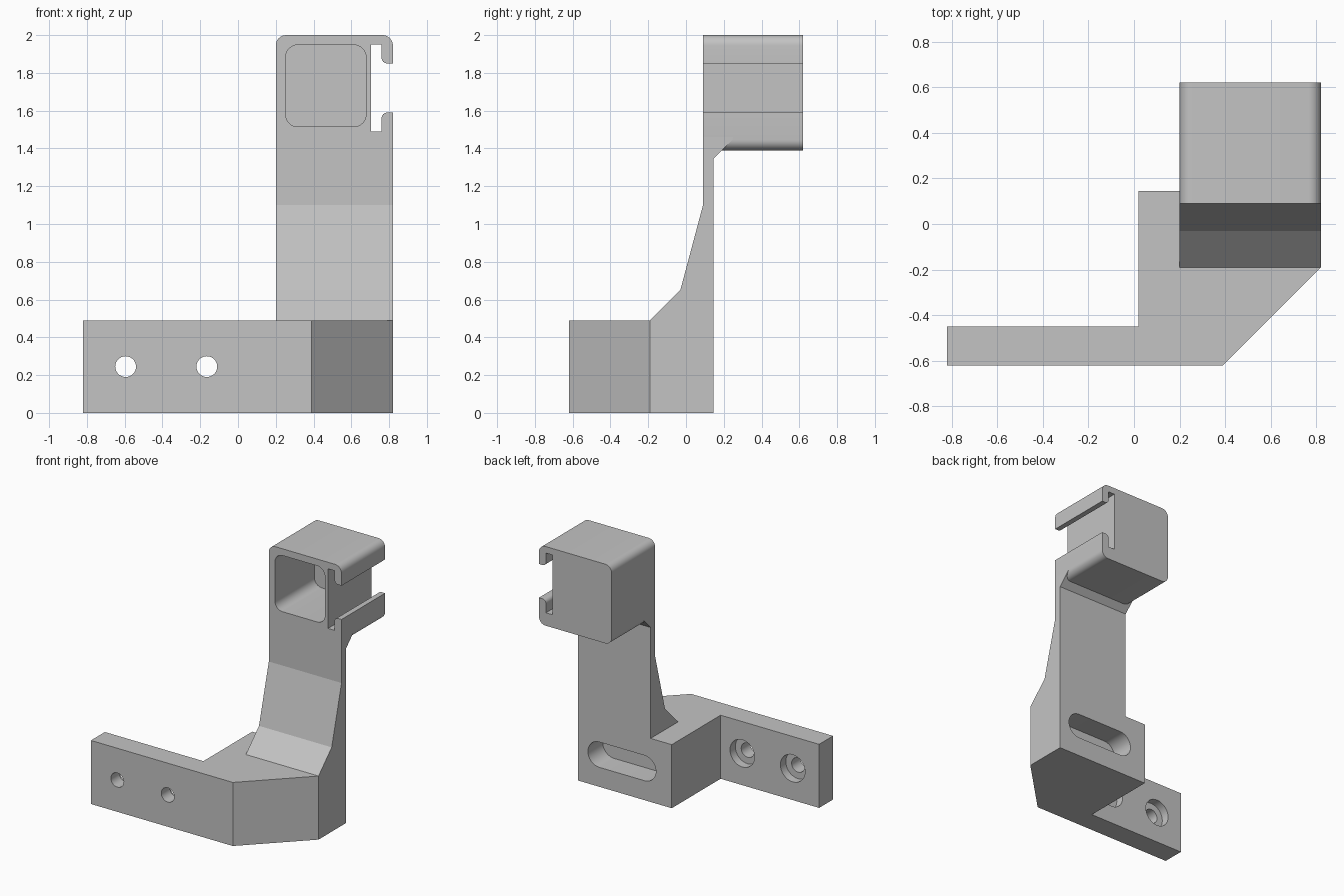
import bpy, bmesh, math
from mathutils import Vector

default = bpy.data.objects.get("Cube")
if default:
    bpy.data.objects.remove(default, do_unlink=True)

grey = bpy.data.materials.new("light_grey")
grey.use_nodes = True
colour = (0.55, 0.55, 0.55, 1)
grey.diffuse_color = colour
grey.node_tree.nodes["Principled BSDF"].inputs["Base Color"].default_value = colour


def rounded(corners, steps=8):
    """Outline from (u, v) or (u, v, radius) corners; right angles are rounded."""
    out = []
    for i, c in enumerate(corners):
        p = Vector(c[:2])
        r = c[2] if len(c) > 2 else 0
        if not r:
            out.append(p)
            continue
        a = (Vector(corners[i - 1][:2]) - p).normalized()
        b = (Vector(corners[(i + 1) % len(corners)][:2]) - p).normalized()
        for k in range(steps + 1):
            t = k / steps * math.pi / 2
            out.append(p + r * (a * (1 - math.sin(t)) + b * (1 - math.cos(t))))
    return out


def prism(name, outline, axis, low, high):
    """Extrude a flat outline along one axis."""
    place = {"x": lambda u, v, w: (w, u, v),
             "y": lambda u, v, w: (u, w, v),
             "z": lambda u, v, w: (u, v, w)}[axis]
    bm = bmesh.new()
    face = bm.faces.new([bm.verts.new(place(p[0], p[1], low)) for p in outline])
    moved = bmesh.ops.extrude_face_region(bm, geom=[face])["geom"]
    bmesh.ops.translate(bm, vec=place(0, 0, high - low),
                        verts=[g for g in moved if isinstance(g, bmesh.types.BMVert)])
    bmesh.ops.recalc_face_normals(bm, faces=bm.faces)
    mesh = bpy.data.meshes.new(name)
    bm.to_mesh(mesh)
    bm.free()
    mesh.materials.append(grey)
    obj = bpy.data.objects.new(name, mesh)
    bpy.context.collection.objects.link(obj)
    return obj


def box_outline(u0, u1, v0, v1, r):
    return rounded([(u0, v0, r), (u1, v0, r), (u1, v1, r), (u0, v1, r)])


def circle(u, v, r, n=32):
    return [(u + r * math.cos(math.tau * k / n), v + r * math.sin(math.tau * k / n))
            for k in range(n)]


def activate(obj):
    bpy.ops.object.select_all(action="DESELECT")
    obj.select_set(True)
    bpy.context.view_layer.objects.active = obj


def cut(obj, cutter):
    mod = obj.modifiers.new("cut", "BOOLEAN")
    mod.operation = "DIFFERENCE"
    mod.solver = "EXACT"
    mod.object = cutter
    activate(obj)
    bpy.ops.object.modifier_apply(modifier=mod.name)
    bpy.data.objects.remove(cutter, do_unlink=True)


# Base block with its mounting flange
FRONT, BACK, RIGHT, LEFT, BASE_TOP = -0.62, 0.145, -0.82, 0.82, 0.49
FLANGE_BACK = -0.45
base = prism("mounting_base",
             [(RIGHT, FRONT), (0.39, FRONT), (LEFT, -0.19), (LEFT, BACK),
              (0.02, BACK), (0.02, FLANGE_BACK), (RIGHT, FLANGE_BACK)],
             "z", 0, BASE_TOP)

# Counterbored screw holes
for x in (-0.595, -0.165):
    cut(base, prism("screw_hole", circle(x, 0.245, 0.055), "y", -0.7, -0.4))
    cut(base, prism("counterbore", circle(x, 0.245, 0.105), "y", FLANGE_BACK - 0.065, -0.4))

# Blind rounded slot in the back
cut(base, prism("back_slot", box_outline(0.155, 0.735, 0.15, 0.345, 0.097),
                "y", BACK - 0.18, BACK + 0.1))

# Upright arm with sloped foot and a gusset below the housing
HOUSING_FRONT = 0.09
prism("upright_arm",
      [(-0.19, BASE_TOP), (-0.03, 0.65), (HOUSING_FRONT, 1.1), (HOUSING_FRONT, 1.46),
       (0.25, 1.46), (0.245, 1.445), (BACK, 1.345), (BACK, BASE_TOP)],
      "x", 0.2, LEFT)

# Housing with a T-shaped side channel
lip, deep = 0.76, 0.705
housing = prism("housing",
                rounded([(0.2, 1.39, 0.055), (LEFT, 1.39, 0.055),
                         (LEFT, 1.59), (lip, 1.59, 0.03), (lip, 1.49), (deep, 1.49),
                         (deep, 1.95), (lip, 1.95), (lip, 1.85, 0.03), (LEFT, 1.85),
                         (LEFT, 2.0, 0.055), (0.2, 2.0, 0.055)]),
                "y", HOUSING_FRONT, 0.62)

# Open-fronted pocket
cut(housing, prism("pocket", box_outline(0.252, 0.678, 1.515, 1.948, 0.065),
                   "y", 0, 0.57))

for obj in (base, housing):
    activate(obj)
    bpy.ops.object.shade_smooth_by_angle(angle=math.radians(30))
